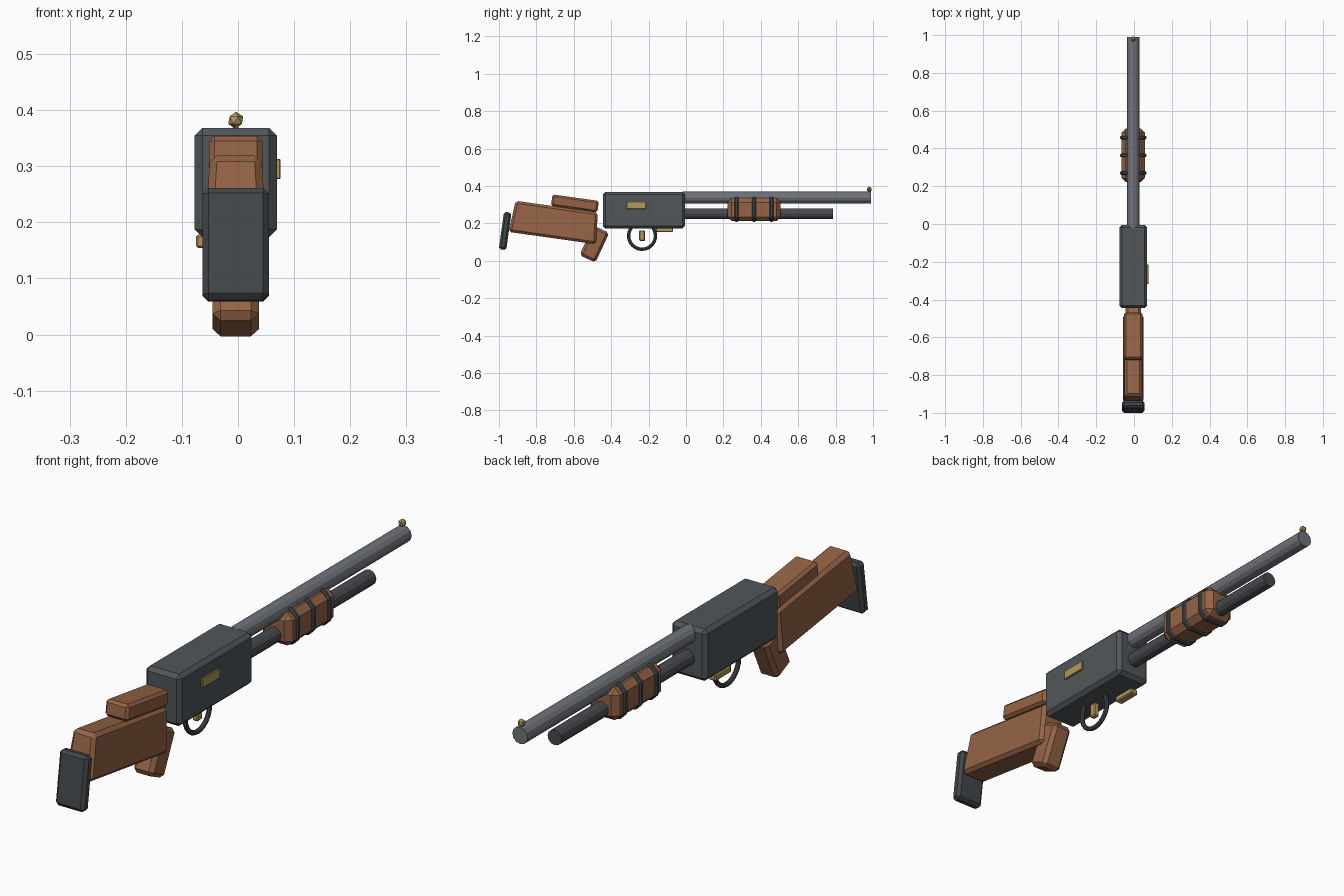
import bpy, bmesh
from math import radians, pi

old = bpy.data.objects.get("Cube")
if old:
    bpy.data.objects.remove(old, do_unlink=True)

CX = -0.004  # centre plane of the body


def material(name, rgb):
    m = bpy.data.materials.new(name)
    m.use_nodes = True
    m.diffuse_color = (*rgb, 1)
    m.node_tree.nodes["Principled BSDF"].inputs["Base Color"].default_value = (*rgb, 1)
    return m


steel = material("dark steel", (0.082, 0.094, 0.102))
barrel_grey = material("barrel grey", (0.16, 0.17, 0.19))
tube_grey = material("tube grey", (0.065, 0.068, 0.075))
rubber = material("dark rubber", (0.055, 0.063, 0.07))
wood = material("brown wood", (0.30, 0.127, 0.06))
brass = material("brass", (0.45, 0.32, 0.10))


def finish(name, bm, mat, loc, tilt=0):
    me = bpy.data.meshes.new(name)
    bm.to_mesh(me)
    bm.free()
    me.materials.append(mat)
    ob = bpy.data.objects.new(name, me)
    ob.location = loc
    ob.rotation_euler.x = radians(tilt)
    bpy.context.collection.objects.link(ob)
    return ob


def box(name, size, loc, mat, bevel, tilt=0, taper=(1, 1), long_bevel=0):
    """Chamfered box; taper scales the top, long_bevel cuts the edges along y."""
    bm = bmesh.new()
    bmesh.ops.create_cube(bm, size=1)
    for v in bm.verts:
        k = taper if v.co.z > 0 else (1, 1)
        v.co = (v.co.x * size[0] * k[0], v.co.y * size[1] * k[1], v.co.z * size[2])
    if long_bevel:
        edges = [e for e in bm.edges if abs(e.verts[0].co.y - e.verts[1].co.y) > size[1] / 2]
        bmesh.ops.bevel(bm, geom=edges, offset=long_bevel, segments=1, affect='EDGES')
    bmesh.ops.bevel(bm, geom=bm.edges[:], offset=bevel, segments=1, affect='EDGES')
    return finish(name, bm, mat, loc, tilt)


def rod(name, radius, y0, y1, z, mat):
    bm = bmesh.new()
    bmesh.ops.create_cone(bm, cap_ends=True, segments=12, radius1=radius,
                          radius2=radius, depth=y1 - y0)
    return finish(name, bm, mat, (CX, (y0 + y1) / 2, z), 90)


# Receiver and metal tubes
box("receiver", (0.147, 0.44, 0.195), (CX, -0.225, 0.271), steel, 0.014)
rod("barrel", 0.032, -0.02, 0.99, 0.338, barrel_grey)
rod("magazine_tube", 0.029, -0.02, 0.785, 0.252, tube_grey)

# Front bead
bm = bmesh.new()
bmesh.ops.create_icosphere(bm, subdivisions=1, radius=0.015)
finish("front_bead", bm, brass, (CX, 0.98, 0.382))

# Sliding fore-end with three bands
box("fore_end", (0.124, 0.285, 0.122), (CX, 0.364, 0.274), wood, 0.022)
for i in range(3):
    box(f"fore_end_band_{i + 1}", (0.138, 0.02, 0.135), (CX, 0.27 + i * 0.0935, 0.275),
        rubber, 0.005, long_bevel=0.026)

# Shoulder stock
box("stock", (0.112, 0.472, 0.17), (CX, -0.703, 0.206), wood, 0.013, -8, (0.82, 0.94))
box("cheek_rest", (0.096, 0.25, 0.062), (CX, -0.594, 0.307), wood, 0.01, -8)
box("grip", (0.082, 0.094, 0.175), (CX, -0.49, 0.09), wood, 0.014, -25)
box("butt_plate", (0.119, 0.04, 0.202), (CX, -0.967, 0.16), rubber, 0.011, -8)

# Brass fittings
box("ejection_port", (0.012, 0.104, 0.036), (0.07, -0.266, 0.295), brass, 0.002)
box("loading_plate", (0.032, 0.092, 0.024), (-0.059, -0.115, 0.166), brass, 0.004)
box("trigger", (0.022, 0.03, 0.057), (CX, -0.235, 0.135), brass, 0.004)

# Trigger guard ring
bpy.ops.mesh.primitive_torus_add(major_segments=24, minor_segments=8, major_radius=0.072,
                                 minor_radius=0.009, location=(CX, -0.235, 0.134),
                                 rotation=(0, pi / 2, 0))
guard = bpy.context.object
guard.name = "trigger_guard"
guard.data.materials.append(rubber)
